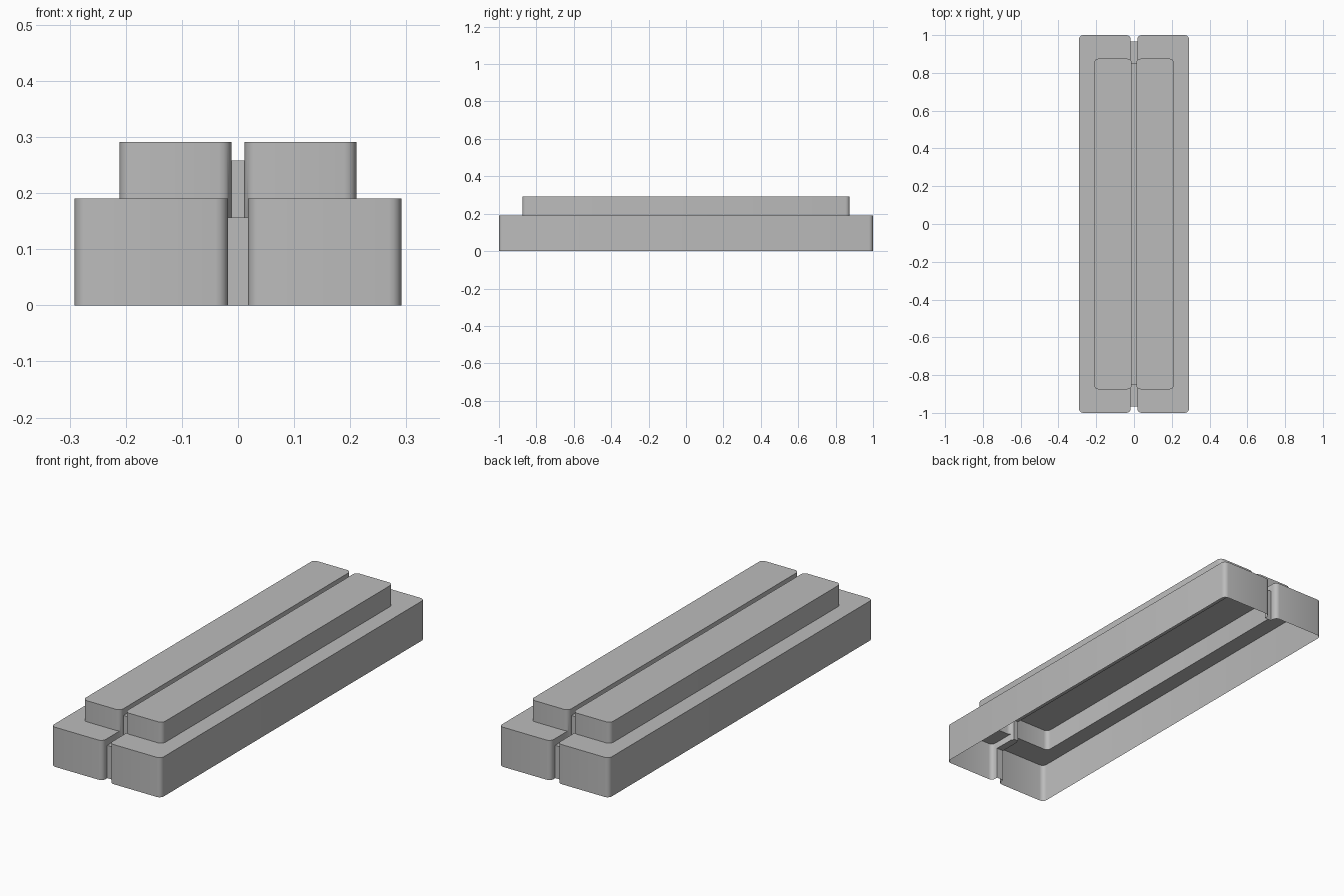
import bpy
import bmesh
import math

cube = bpy.data.objects.get("Cube")
if cube:
    bpy.data.objects.remove(cube, do_unlink=True)

grey = bpy.data.materials.new("plain grey")
grey.use_nodes = True
COLOUR = (0.5, 0.5, 0.5, 1)
grey.diffuse_color = COLOUR
grey.node_tree.nodes["Principled BSDF"].inputs["Base Color"].default_value = COLOUR


def rounded_block(name, x0, x1, half_y, z0, z1, radius, upright=True):
    """Block with rounded top edges and, if upright, rounded vertical edges."""
    bm = bmesh.new()
    bmesh.ops.create_cube(bm, size=1)
    for v in bm.verts:
        v.co.x = x0 if v.co.x < 0 else x1
        v.co.y *= 2 * half_y
        v.co.z = z0 if v.co.z < 0 else z1
    edges = []
    for e in bm.edges:
        a, b = (v.co for v in e.verts)
        on_top = a.z == z1 and b.z == z1
        if on_top or (upright and a.z != b.z):
            edges.append(e)
    bmesh.ops.bevel(bm, geom=edges, offset=radius, segments=4,
                    profile=0.5, affect='EDGES')
    bmesh.ops.recalc_face_normals(bm, faces=bm.faces)
    mesh = bpy.data.meshes.new(name)
    bm.to_mesh(mesh)
    bm.free()
    mesh.materials.append(grey)
    obj = bpy.data.objects.new(name, mesh)
    bpy.context.collection.objects.link(obj)
    return obj


# Sunken strips that form the floor of the central groove
body = rounded_block("stepped_shell", -0.05, 0.05, 0.965, -0.08, 0.157, 0.012, False)
parts = [rounded_block("upper_groove_floor", -0.05, 0.05, 0.85, 0.07, 0.258, 0.012, False)]

# Paired lower and upper blocks either side of the groove
for side, sign in (("left", 1), ("right", -1)):
    for level, inner, outer, half_y, z0, z1 in (
            ("lower", 0.018, 0.291, 1.0, -0.1, 0.19),
            ("upper", 0.012, 0.211, 0.875, 0.1, 0.291)):
        x0, x1 = sorted((sign * inner, sign * outer))
        parts.append(rounded_block(f"{level}_{side}_block", x0, x1, half_y, z0, z1, 0.022))

# Fuse everything into one body
bpy.context.view_layer.objects.active = body
for part in parts:
    mod = body.modifiers.new("fuse", 'BOOLEAN')
    mod.operation = 'UNION'
    mod.solver = 'EXACT'
    mod.object = part
    bpy.ops.object.modifier_apply(modifier=mod.name)
    bpy.data.objects.remove(part, do_unlink=True)

# Trim at the ground, leaving a hollow shell open underneath
bm = bmesh.new()
bm.from_mesh(body.data)
bmesh.ops.bisect_plane(bm, geom=bm.verts[:] + bm.edges[:] + bm.faces[:],
                       plane_co=(0, 0, 0), plane_no=(0, 0, 1), clear_inner=True)
bm.to_mesh(body.data)
bm.free()

bpy.ops.object.select_all(action='DESELECT')
body.select_set(True)
bpy.ops.object.shade_smooth_by_angle(angle=math.radians(35))
